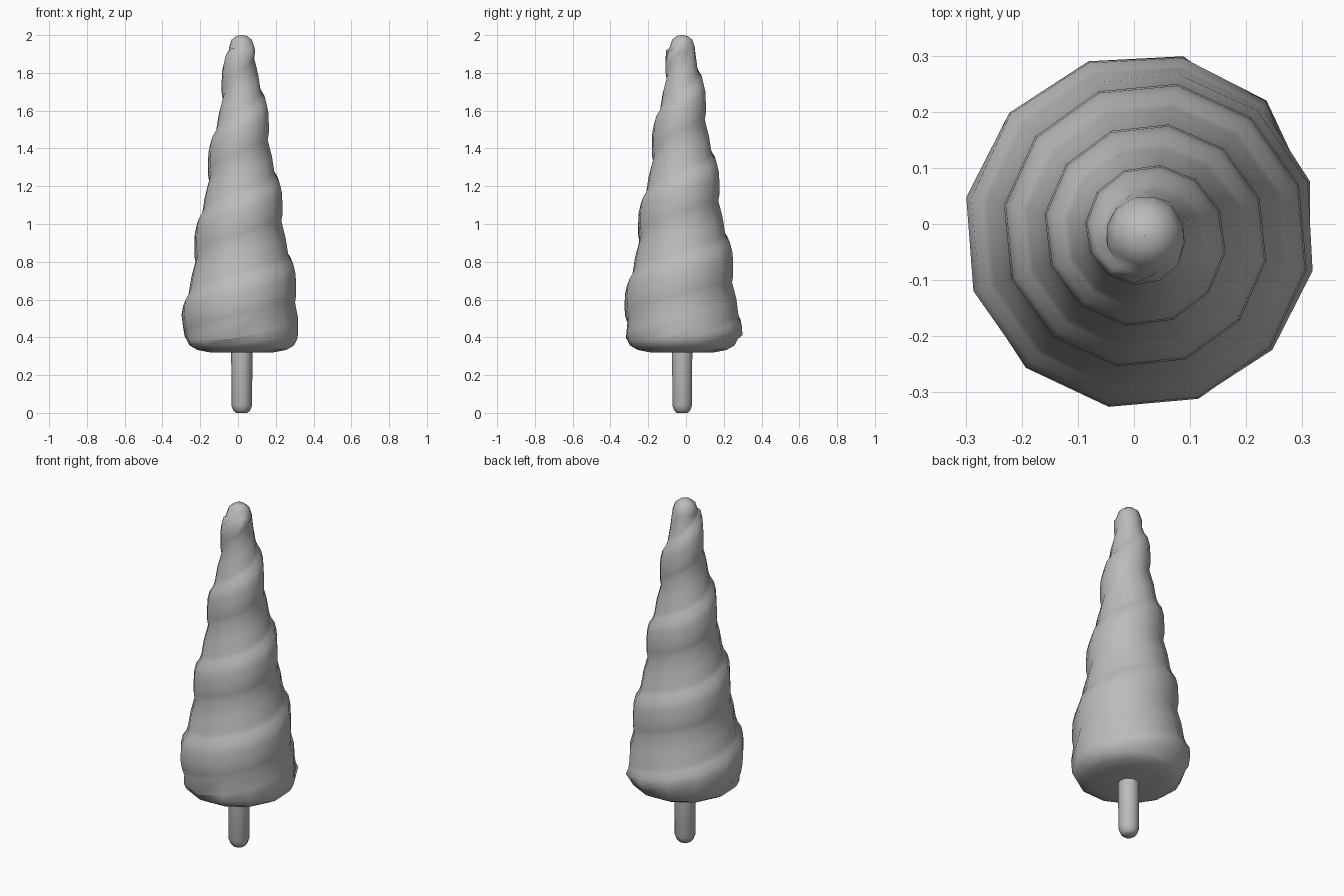
import bpy, bmesh
from math import cos, sin, pi, radians

old = bpy.data.objects.get("Cube")
if old:
    bpy.data.objects.remove(old)

AXIS_X, AXIS_Y = 0.02, -0.02
SIDES = 12          # columns round the cone
PITCH = 0.43        # rise of the spiral per turn
TURNS = 6
BOTTOM, TOP = 0.39, 1.93
# one turn of the ridge: (share of pitch, radius offset)
RIDGE = [(0, -.008), (.08, .004), (.2, .013), (.35, .021), (.46, .018),
         (.53, .004), (.6, -.001), (.8, 0)]
BASE_RINGS = [(.32, .001), (.32, .17), (.333, .24), (.357, .283)]
TIP_RINGS = [(1.975, .055), (1.996, .028), (2.0, .001)]

grey = bpy.data.materials.new("plain_grey")
grey.use_nodes = True
colour = (0.5, 0.5, 0.5, 1)
grey.diffuse_color = colour
grey.node_tree.nodes["Principled BSDF"].inputs["Base Color"].default_value = colour


def build(name, columns, angle):
    """Join neighbouring columns of points into a closed smooth skin."""
    bm = bmesh.new()
    cols = [[bm.verts.new(p) for p in col] for col in columns]
    for a, b in zip(cols, cols[1:]):
        for k in range(len(a) - 1):
            bm.faces.new((a[k], b[k], b[k + 1], a[k + 1]))
    bmesh.ops.remove_doubles(bm, verts=bm.verts, dist=0.0015)
    bmesh.ops.recalc_face_normals(bm, faces=bm.faces)
    mesh = bpy.data.meshes.new(name)
    bm.to_mesh(mesh)
    bm.free()
    obj = bpy.data.objects.new(name, mesh)
    bpy.context.collection.objects.link(obj)
    mesh.materials.append(grey)
    bpy.ops.object.select_all(action="DESELECT")
    obj.select_set(True)
    bpy.context.view_layer.objects.active = obj
    bpy.ops.object.shade_smooth_by_angle(angle=radians(angle))
    return obj


def point(angle, z, r):
    return (AXIS_X + r * cos(angle), AXIS_Y + r * sin(angle), z)


def spiral_point(z, offset):
    """Height and radius on the cone, held between its base and its tip."""
    if z <= BOTTOM:
        return BOTTOM, 0.30
    if z >= TOP:
        return TOP, 0.07
    return z, min(0.305, 0.29 - 0.172 * (z - 0.62)) + offset


# Spiral cone: every column starts a little higher than the one before
columns = []
for i in range(SIDES + 1):
    angle = radians(168) + 2 * pi * i / SIDES
    start = -0.49 + PITCH * i / SIDES
    rows = [spiral_point(start + PITCH * (n + t), off)
            for n in range(TURNS) for t, off in RIDGE]
    columns.append([point(angle, z, r) for z, r in BASE_RINGS + rows + TIP_RINGS])
build("spiral_cone", columns, 75)

# Stick below the cone, with a rounded end
stick = [(0, .0005), (0, .03), (.012, .044), (.04, .055), (.34, .056), (.34, .0005)]
build("stick", [[point(2 * pi * i / 10, z, r) for z, r in stick] for i in range(11)], 60)
